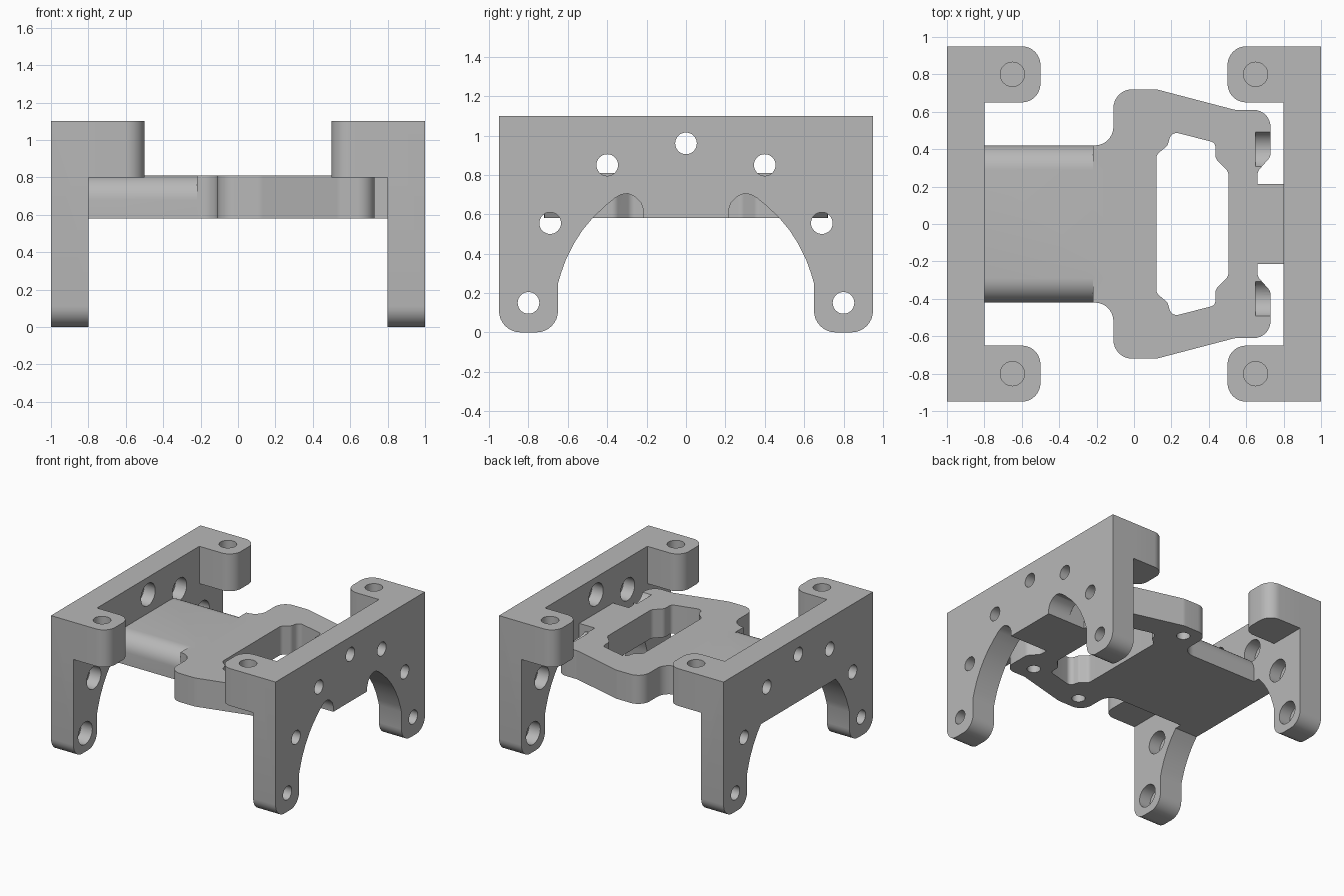
import bpy, bmesh, math
from mathutils import Vector, Matrix

if "Cube" in bpy.data.objects:
    bpy.data.objects.remove(bpy.data.objects["Cube"])

grey = bpy.data.materials.new("plain grey")
grey.use_nodes = True
GREY = (0.48, 0.48, 0.48, 1)
grey.diffuse_color = GREY
grey.node_tree.nodes["Principled BSDF"].inputs["Base Color"].default_value = GREY


def rounded(points, steps=8):
    """Fillet a closed outline given as (u, v) or (u, v, radius)."""
    out = []
    n = len(points)
    for i, p in enumerate(points):
        c = Vector(p[:2])
        r = p[2] if len(p) > 2 else 0
        if not r:
            out.append(c)
            continue
        a = (Vector(points[i - 1][:2]) - c).normalized()
        b = (Vector(points[(i + 1) % n][:2]) - c).normalized()
        half = a.angle(b) / 2
        centre = c + (a + b).normalized() * (r / math.sin(half))
        start = c + a * (r / math.tan(half)) - centre
        end = c + b * (r / math.tan(half)) - centre
        sweep = start.angle_signed(end)
        for k in range(steps + 1):
            # angle_signed is clockwise positive
            out.append(centre + Matrix.Rotation(-sweep * k / steps, 2) @ start)
    return out


def mirrored(half):
    """Close a half outline by reflecting its second coordinate."""
    return half + [(p[0], -p[1], *p[2:]) for p in reversed(half)]


def prism(name, outline, lo, hi, axis="z"):
    """Extrude an xy outline along z, or a yz outline along x."""
    bm = bmesh.new()
    place = (lambda u, v: (u, v, lo)) if axis == "z" else (lambda u, v: (lo, u, v))
    face = bm.faces.new([bm.verts.new(place(p[0], p[1])) for p in outline])
    geom = bmesh.ops.extrude_face_region(bm, geom=[face])["geom"]
    move = (0, 0, hi - lo) if axis == "z" else (hi - lo, 0, 0)
    bmesh.ops.translate(bm, vec=move, verts=[g for g in geom if isinstance(g, bmesh.types.BMVert)])
    bmesh.ops.recalc_face_normals(bm, faces=bm.faces)
    mesh = bpy.data.meshes.new(name)
    bm.to_mesh(mesh)
    bm.free()
    mesh.materials.append(grey)
    obj = bpy.data.objects.new(name, mesh)
    bpy.context.collection.objects.link(obj)
    return obj


def disc(u, v, r, n=32):
    return [(u + r * math.cos(math.tau * k / n), v + r * math.sin(math.tau * k / n)) for k in range(n)]


def combine(obj, tool, operation="DIFFERENCE"):
    mod = obj.modifiers.new("combine", "BOOLEAN")
    mod.operation, mod.object, mod.solver = operation, tool, "EXACT"
    graph = bpy.context.evaluated_depsgraph_get()
    mesh = bpy.data.meshes.new_from_object(obj.evaluated_get(graph))
    obj.modifiers.clear()
    obj.data = mesh
    bpy.data.objects.remove(tool)


def smooth(obj):
    bpy.ops.object.select_all(action="DESELECT")
    obj.select_set(True)
    bpy.context.view_layer.objects.active = obj
    bpy.ops.object.shade_smooth_by_angle(angle=math.radians(30))


SLAB_LOW, SLAB_TOP = 0.58, 0.81
BOLTS = [(0, 0.96)] + [(s * y, z) for s in (-1, 1) for y, z in ((0.4, 0.85), (0.69, 0.555), (0.8, 0.15))]

# Side plates: arched legs, corner lugs and counterbored bolt holes
arch = [(0.65, 0.25), (0.635, 0.3), (0.61, 0.37), (0.57, 0.45), (0.525, 0.52), (0.475, SLAB_LOW)]
crown = [(0.41, 0.642), (0.36, 0.683), (0.33, 0.7), (0.295, 0.705), (0.26, 0.69),
         (0.23, 0.66), (0.215, 0.62), (0.215, SLAB_LOW)]

for side, name in ((-1, "right_plate"), (1, "left_plate")):
    half = [(0.95, 1.1), (0.95, 0, 0.11), (0.65, 0, 0.11)] + arch + (crown if side > 0 else [])
    outline = half + [(-p[0], *p[1:]) for p in reversed(half)]
    plate = prism(name, rounded(outline), side * 0.8, side * 1.0, "x")
    for s in (-1, 1):
        lug = [(side * 0.9, s * 0.95), (side * 0.5, s * 0.95, 0.1),
               (side * 0.5, s * 0.65, 0.1), (side * 0.9, s * 0.65)]
        combine(plate, prism("lug", rounded(lug), 0.8, 1.1), "UNION")
        combine(plate, prism("lug_hole", disc(side * 0.65, s * 0.8, 0.065), 0.9, 1.2))
    for y, z in BOLTS:
        combine(plate, prism("bolt_hole", disc(y, z, 0.055), side * 0.75, side * 1.05, "x"))
        combine(plate, prism("counterbore", disc(y, z, 0.09), side * 0.7, side * 0.9, "x"))
    smooth(plate)

# Deck body with a flared shoulder and a tab reaching the plate
body = [(-0.22, 0.42), (-0.11, 0.42, 0.1), (-0.11, 0.72, 0.1), (0.12, 0.72, 0.1),
        (0.54, 0.61, 0.1), (0.73, 0.61, 0.09), (0.73, 0.36, 0.05), (0.66, 0.28, 0.05),
        (0.66, 0.215), (0.8, 0.215)]
deck = prism("deck", rounded(mirrored(body)), SLAB_LOW, SLAB_TOP)

# Neck with rounded upper edges
neck = [(0.42, SLAB_LOW), (0.42, SLAB_TOP, 0.13), (-0.42, SLAB_TOP, 0.13), (-0.42, SLAB_LOW)]
combine(deck, prism("neck", rounded(neck), -0.8, -0.1, "x"), "UNION")

# Central window
window = [(0.12, 0.37, 0.04), (0.18, 0.42, 0.04), (0.2, 0.495, 0.04), (0.435, 0.435, 0.03),
          (0.435, 0.35, 0.05), (0.505, 0.28, 0.05)]
combine(deck, prism("window", rounded(mirrored(window)), 0.4, 1.0))

# Bolt clearance troughs and blind holes underneath
for s in (-1, 1):
    combine(deck, prism("trough", disc(s * 0.4, 0.85, 0.1), 0.65, 0.79, "x"))
    for x, y in ((0.03, 0.6), (0.56, 0.48)):
        combine(deck, prism("blind_hole", disc(x, s * y, 0.05), 0.5, 0.74))
smooth(deck)
